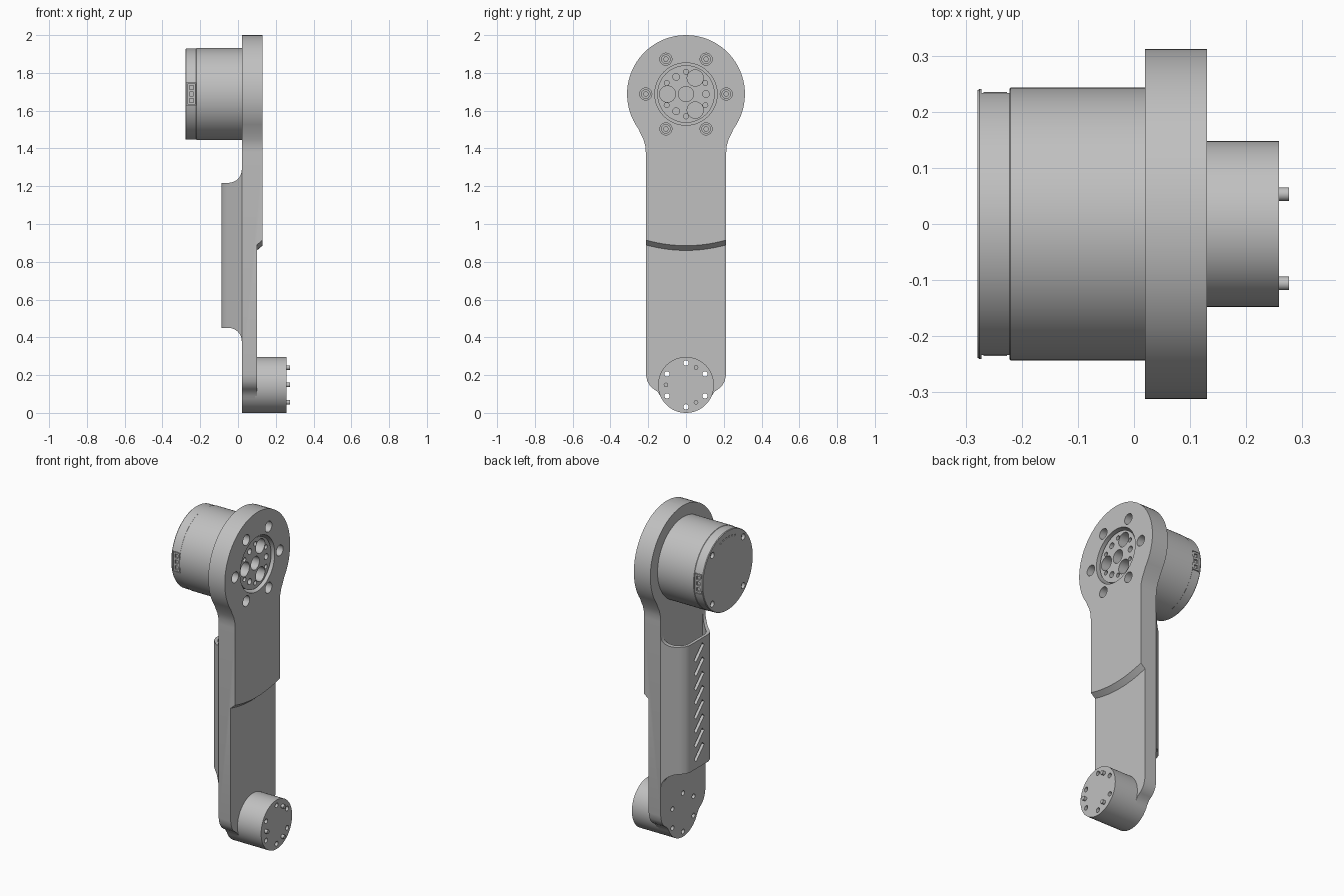
import bpy, bmesh
from math import sin, cos, pi, radians
from mathutils import Matrix

cube = bpy.data.objects.get("Cube")
if cube:
    bpy.data.objects.remove(cube)

grey = bpy.data.materials.new("satin_grey")
grey.use_nodes = True
tone = (0.53, 0.53, 0.53, 1)
grey.diffuse_color = tone
grey.node_tree.nodes["Principled BSDF"].inputs["Base Color"].default_value = tone

HEAD, FOOT = 1.688, 0.148      # heights of the two joint axes


def make(name, bm):
    bmesh.ops.recalc_face_normals(bm, faces=bm.faces)
    mesh = bpy.data.meshes.new(name)
    bm.to_mesh(mesh)
    bm.free()
    mesh.materials.append(grey)
    ob = bpy.data.objects.new(name, mesh)
    bpy.context.collection.objects.link(ob)
    return ob


def loft(name, rings):
    """Closed solid through rings of 3D points."""
    bm = bmesh.new()
    rows = [[bm.verts.new(p) for p in ring] for ring in rings]
    for a, b in zip(rows, rows[1:]):
        for i in range(len(a)):
            j = (i + 1) % len(a)
            bm.faces.new((a[i], a[j], b[j], b[i]))
    bm.faces.new(rows[0])
    bm.faces.new(rows[-1])
    return make(name, bm)


def prism_x(name, outline, x0, x1):
    return loft(name, [[(x, y, z) for y, z in outline] for x in (x0, x1)])


def rods(name, spots, r, x0, x1, sides=24):
    """Cylinders along x, one at each (y, z)."""
    bm = bmesh.new()
    turn = Matrix.Rotation(pi / 2, 4, 'Y')
    for y, z in spots:
        place = Matrix.Translation(((x0 + x1) / 2, y, z)) @ turn
        bmesh.ops.create_cone(bm, cap_ends=True, segments=sides, radius1=r,
                              radius2=r, depth=x1 - x0, matrix=place)
    return make(name, bm)


def boxes(name, items):
    """Boxes given as (centre, size, rotation about x)."""
    bm = bmesh.new()
    for centre, size, angle in items:
        place = (Matrix.Translation(centre) @ Matrix.Rotation(angle, 4, 'X')
                 @ Matrix.Diagonal((*size, 1)))
        bmesh.ops.create_cube(bm, size=1, matrix=place)
    return make(name, bm)


def boolean(ob, tool, mode='DIFFERENCE'):
    mod = ob.modifiers.new("cut", 'BOOLEAN')
    mod.operation, mod.solver, mod.object = mode, 'EXACT', tool
    bpy.context.view_layer.objects.active = ob
    bpy.ops.object.modifier_apply(modifier=mod.name)
    bpy.data.objects.remove(tool)


def polar(z, r, degrees):
    return [(r * cos(radians(a)), z + r * sin(radians(a))) for a in degrees]


# Arm: half outline from the foot up to the head, mirrored
half = polar(FOOT, FOOT, range(-86, -22, 7))
half += [(0.152, 0.113), (0.17, 0.125), (0.19, 0.142), (0.205, 0.168), (0.213, 0.205),
         (0.213, 1.38), (0.216, 1.415), (0.226, 1.45), (0.24, 1.477)]
half += polar(HEAD, 0.312, range(-36, 90, 5))
outline = half + [(-y, z) for y, z in reversed(half)]
arm = prism_x("arm", outline, 0.02, 0.13)

# Thinner lower half with a curved sloping step
ys = [-0.25 + 0.025 * i for i in range(21)]
boolean(arm, loft("step_cutter", [
    [(x, y, 0.86 + rise + 0.65 * y * y) for y in ys] + [(x, 0.25, -0.1), (x, -0.25, -0.1)]
    for x, rise in ((0.1, 0), (0.14, 0.034))]))

# Foot hub with through holes and dowel pins
hub = rods("foot_hub", [(0, FOOT)], FOOT, 0.09, 0.258, 96)
bolt_spots = polar(FOOT, 0.116, range(30, 390, 60))
for part in (arm, hub):
    boolean(part, rods("bolt_cutter", bolt_spots, 0.014, -0.1, 0.4))
rods("foot_pins", polar(FOOT, 0.106, (60, 180, 300)), 0.012, 0.2, 0.276)

# Head: central recess and screw holes with socket screws
boolean(arm, rods("recess_cutter", [(0, HEAD)], 0.165, 0.04, 0.2, 96))
screw_spots = polar(HEAD, 0.213, range(0, 360, 60))
boolean(arm, rods("screw_cutter", screw_spots, 0.032, 0.06, 0.2))
screws = rods("head_screws", screw_spots, 0.025, 0.05, 0.09)
boolean(screws, rods("socket_cutter", screw_spots, 0.013, 0.075, 0.2, 6))

# Output flange of the motor inside the recess
flange = rods("output_flange", [(0, HEAD)], 0.152, 0.03, 0.115, 96)
for spots, r in (([(0, HEAD)], 0.04),
                 (polar(HEAD, 0.098, (60, 180, 300)), 0.043),
                 (polar(HEAD, 0.105, (0, 120, 240)), 0.018),
                 (polar(HEAD, 0.118, range(30, 390, 60)), 0.013)):
    boolean(flange, rods("flange_cutter", spots, r, 0.05, 0.2, 32))

# Motor housing with shallow end-cap seam, rear screw holes and side sockets
bm = bmesh.new()
profile = [(0.03, 0.243), (-0.22, 0.243), (-0.222, 0.241), (-0.275, 0.241), (-0.279, 0.238)]
bm.free()
motor = loft("motor_housing", [
    [(x, y, z) for y, z in polar(HEAD, r, [3.75 * i for i in range(96)])] for x, r in profile])
boolean(motor, rods("rear_cutter", polar(HEAD, 0.208, range(45, 405, 90)), 0.018, -0.4, -0.26))
boolean(motor, rods("rear_mark_cutter", polar(HEAD, 0.2, range(70, 111, 8)), 0.005, -0.4, -0.27, 12))
for side, label in ((-1, "front"), (1, "back")):
    boolean(motor, boxes("pocket_cutter",
                         [((-0.247, side * 0.25, HEAD), (0.05, 0.07, 0.12), 0)]))
    socket = boxes(label + "_socket",
                   [((-0.247, side * 0.222, HEAD), (0.042, 0.026, 0.112), 0)])
    boolean(socket, boxes("contact_cutter", [
        ((-0.247, side * 0.235, HEAD + d), (0.022, 0.02, 0.022), 0) for d in (-0.035, 0, 0.035)]))

# Cable cover: bevelled channel with flared ends and slanted vents
def channel(inset):
    side = [(0.03, 0.213 - inset * 1.4), (0.02, 0.213 - inset * 1.4),
            (-0.06 + inset, 0.137 - inset * 0.5), (-0.078 + inset, 0.117 - inset * 0.5),
            (-0.088 + inset, 0.09 - inset * 0.5)]
    return side + [(x, -y) for x, y in reversed(side)]


def tube(name, inset, z0, z1):
    return loft(name, [[(x, y, z) for x, y in channel(inset)] for z in (z0, z1)])


cover = tube("cable_cover", 0, 0.3, 1.4)
boolean(cover, tube("cavity_cutter", 0.018, 0.2, 1.5))
flare = [(-0.2, 1.218), (-0.05, 1.218)]
flare += [(-0.05 + 0.07 * sin(a), 1.288 - 0.07 * cos(a)) for a in [pi / 16 * i for i in range(1, 9)]]
flare += [(0.0205, 1.29)]
flare += [(x, 1.668 - z) for x, z in reversed(flare)]
boolean(cover, loft("flare_tool", [[(x, y, z) for x, z in flare] for y in (-0.4, 0.4)]), 'INTERSECT')
vents = boxes("vent_cutter", [((-0.09, 0, 0.54 + 0.086 * i), (0.08, 0.026, 0.11), radians(45))
                              for i in range(8)])
boolean(cover, vents)

# Smooth round surfaces, keep edges crisp
for ob in bpy.context.collection.objects:
    if ob.type == 'MESH' and grey.name in ob.data.materials:
        bpy.ops.object.select_all(action='DESELECT')
        ob.select_set(True)
        bpy.context.view_layer.objects.active = ob
        bpy.ops.object.shade_smooth_by_angle(angle=radians(30))
